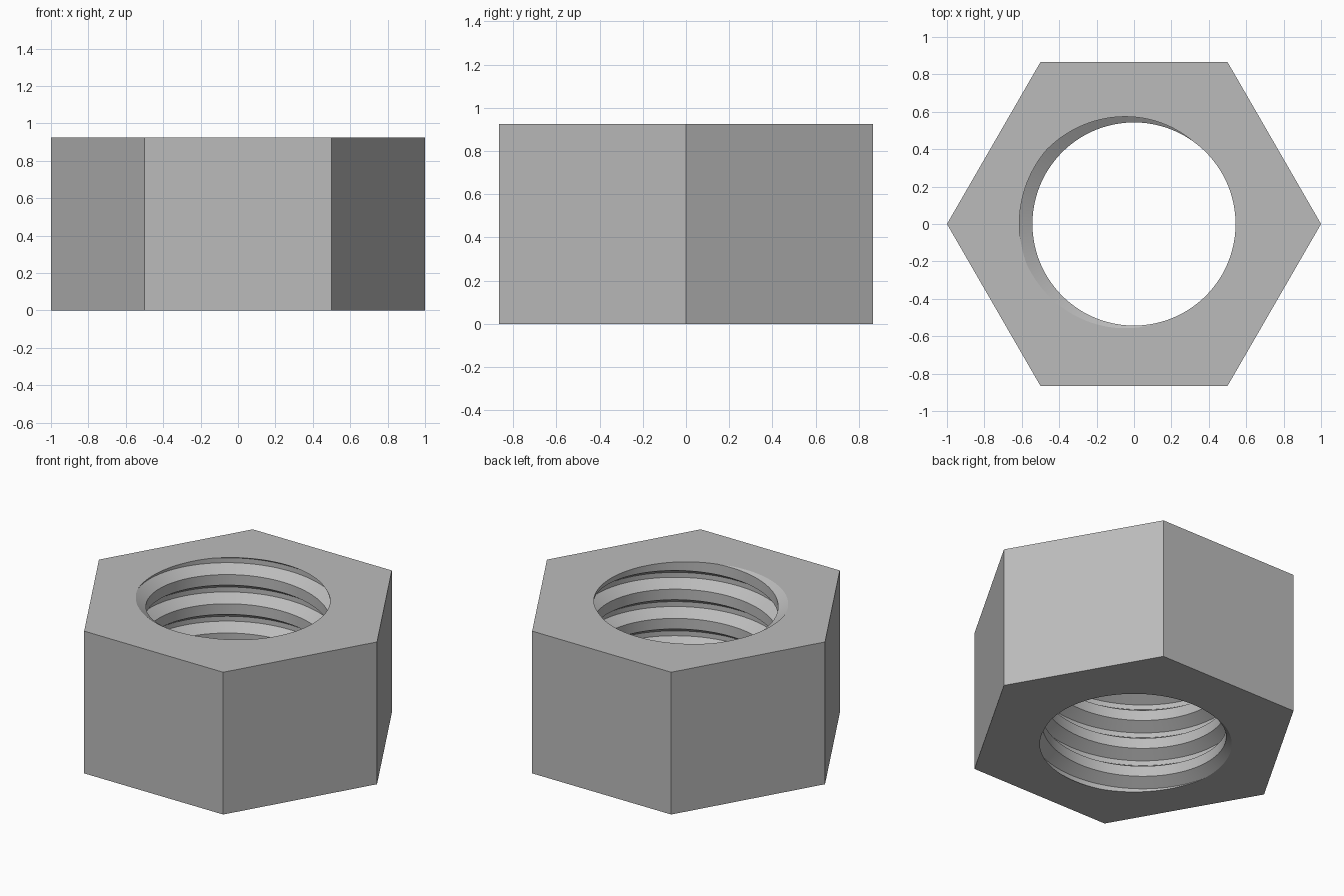
import bpy
import bmesh
from math import cos, sin, radians, tau

cube = bpy.data.objects.get("Cube")
if cube:
    bpy.data.objects.remove(cube)

HEIGHT = 0.925
MINOR, MAJOR = 0.543, 0.613
PITCH = 0.19
SEGMENTS = 128
TURNS = 8

steel = bpy.data.materials.new("plain steel grey")
steel.use_nodes = True
colour = (0.5, 0.5, 0.5, 1)
steel.diffuse_color = colour
steel.node_tree.nodes["Principled BSDF"].inputs["Base Color"].default_value = colour

bm = bmesh.new()

# Thread: groove profile (radius, height as a fraction of one pitch)
flank, root = 0.236, 0.167
profile = [(MAJOR, -root / 2), (MAJOR, root / 2),
           (MINOR, root / 2 + flank), (MINOR, 1 - root / 2 - flank)]
start = radians(170)    # angle where the groove centre meets the top face


def thread_column(i):
    """Profile repeated up the bore, lifted along the helix."""
    angle = start + tau * i / SEGMENTS
    base = HEIGHT + PITCH * (i / SEGMENTS - TURNS + 1)
    return [bm.verts.new((r * cos(angle), r * sin(angle), base + PITCH * (turn + f)))
            for turn in range(TURNS) for r, f in profile]


columns = [thread_column(i) for i in range(SEGMENTS)]
for i, column in enumerate(columns):
    # The last column joins the first one a full pitch higher
    following = columns[i + 1] if i + 1 < SEGMENTS else columns[0][len(profile):]
    for j in range(min(len(column), len(following)) - 1):
        bm.faces.new((column[j], following[j], following[j + 1], column[j + 1]))

# Trim the thread flush with both end faces
for z, direction in ((0, -1), (HEIGHT, 1)):
    bmesh.ops.bisect_plane(bm, geom=bm.verts[:] + bm.edges[:] + bm.faces[:], dist=1e-6,
                           plane_co=(0, 0, z), plane_no=(0, 0, direction), clear_outer=True)
bmesh.ops.delete(bm, geom=[v for v in bm.verts if not v.link_faces], context='VERTS')
bore_edges = [e for e in bm.edges if e.is_boundary]

# Hexagonal sides
rings = [[bm.verts.new((cos(tau * k / 6), sin(tau * k / 6), z)) for k in range(6)]
         for z in (0, HEIGHT)]
for k in range(6):
    n = (k + 1) % 6
    bm.faces.new((rings[0][k], rings[0][n], rings[1][n], rings[1][k]))

# End faces between hexagon and bore
for ring, z in zip(rings, (0, HEIGHT)):
    outline = [bm.edges.get((ring[k], ring[(k + 1) % 6])) for k in range(6)]
    bore = [e for e in bore_edges if abs(e.verts[0].co.z - z) < 1e-3
            and abs(e.verts[1].co.z - z) < 1e-3]
    bmesh.ops.triangle_fill(bm, edges=outline + bore, use_beauty=True,
                            normal=(0, 0, 1 if z else -1))

bmesh.ops.recalc_face_normals(bm, faces=bm.faces[:])
mesh = bpy.data.meshes.new("hex_nut")
bm.to_mesh(mesh)
bm.free()
mesh.materials.append(steel)
nut = bpy.data.objects.new("hex_nut", mesh)
bpy.context.collection.objects.link(nut)

bpy.context.view_layer.objects.active = nut
nut.select_set(True)
bpy.ops.object.shade_smooth_by_angle(angle=radians(25))
